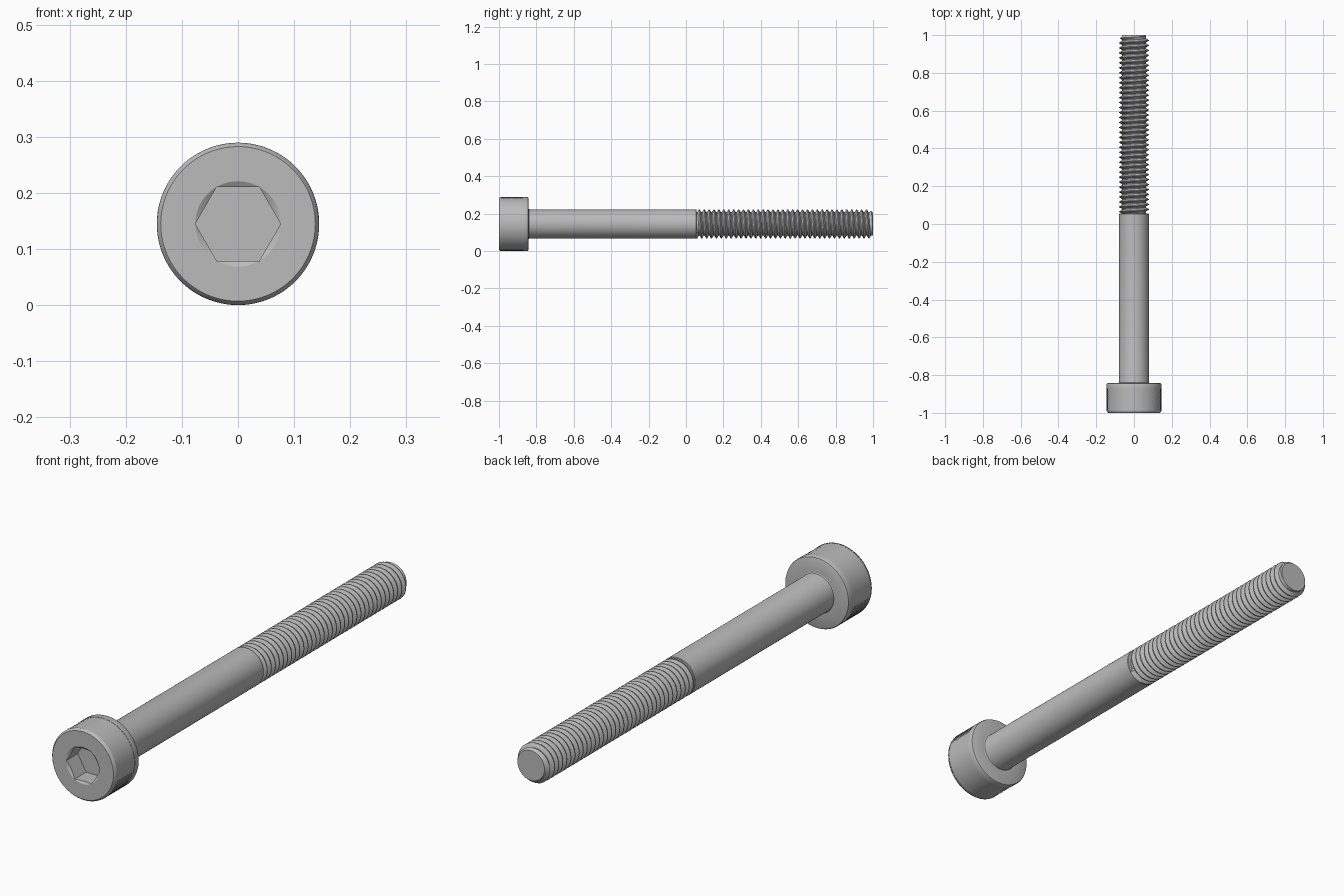
import bpy, bmesh, math

cube = bpy.data.objects.get("Cube")
if cube:
    bpy.data.objects.remove(cube, do_unlink=True)

HEAD_R, SHANK_R, ROOT_R, TIP_R = 0.1447, 0.0785, 0.063, 0.061
HEAD_BACK, THREAD_START, TIP = -0.842, 0.055, 1.0
PITCH, TURNS = 0.0263, 36
SEGS = 144

steel = bpy.data.materials.new("steel_grey")
steel.use_nodes = True
steel.diffuse_color = (0.5, 0.5, 0.5, 1)
steel.node_tree.nodes["Principled BSDF"].inputs["Base Color"].default_value = (0.5, 0.5, 0.5, 1)


def add_part(name, columns, closed, caps=()):
    """Skin columns of (radius, y) points swept around the long axis."""
    bm = bmesh.new()
    grid = []
    for angle, points in columns:
        grid.append([bm.verts.new((r * math.sin(angle), y, HEAD_R + r * math.cos(angle)))
                     for r, y in points])
    pairs = list(zip(grid, grid[1:]))
    if closed:
        pairs.append((grid[-1], grid[0]))
    for a, b in pairs:
        for j in range(len(a) - 1):
            bm.faces.new((a[j], a[j + 1], b[j + 1], b[j]))
    for row in caps:
        bm.faces.new([column[row] for column in grid])
    bmesh.ops.remove_doubles(bm, verts=bm.verts, dist=0.00005)
    bmesh.ops.recalc_face_normals(bm, faces=bm.faces)
    mesh = bpy.data.meshes.new(name)
    bm.to_mesh(mesh)
    bm.free()
    mesh.materials.append(steel)
    obj = bpy.data.objects.new(name, mesh)
    bpy.context.collection.objects.link(obj)
    bpy.ops.object.select_all(action='DESELECT')
    obj.select_set(True)
    bpy.context.view_layer.objects.active = obj
    bpy.ops.object.shade_smooth_by_angle(angle=math.radians(30))
    return obj


# Cap head: rear face, plain band, diamond knurl, front chamfer, hex socket
SOCKET_R, FLAT_R, SOCKET_FLOOR = 0.076, 0.0658, -0.925
KNURL_ROWS, KNURL_DEPTH = 18, 0.0025
KNURL_FRONT, KNURL_BACK = -0.988, -0.872


def head_column(i):
    angle = 2 * math.pi * i / SEGS
    # Hexagon with flat sides at the top and bottom
    offset = (angle + math.pi / 6) % (math.pi / 3) - math.pi / 6
    hex_r = FLAT_R / math.cos(offset)
    points = [(SHANK_R - 0.002, HEAD_BACK), (HEAD_R - 0.006, HEAD_BACK),
              (HEAD_R - 0.002, HEAD_BACK - 0.002),
              (HEAD_R, HEAD_BACK - 0.006), (HEAD_R, KNURL_BACK)]
    for j in range(KNURL_ROWS + 1):
        y = KNURL_BACK + (KNURL_FRONT - KNURL_BACK) * j / KNURL_ROWS
        points.append((HEAD_R - KNURL_DEPTH * ((i + j) % 2), y))
    points += [(HEAD_R, KNURL_FRONT), (HEAD_R - 0.001, -0.993), (HEAD_R - 0.007, -1),
               (SOCKET_R, -1), (hex_r, -1 + 0.6 * (SOCKET_R - hex_r)),
               (hex_r, SOCKET_FLOOR)]
    return angle, points


add_part("cap_head", [head_column(i) for i in range(SEGS)], True, caps=(-1,))

# Plain shank with a small fillet under the head
shank = [(SHANK_R + 0.004, HEAD_BACK), (SHANK_R + 0.001, HEAD_BACK + 0.002),
         (SHANK_R, HEAD_BACK + 0.006), (SHANK_R, THREAD_START - 0.002),
         (SHANK_R - 0.002, THREAD_START), (ROOT_R, THREAD_START)]
add_part("shank", [(2 * math.pi * i / 72, shank) for i in range(72)], True)

# Right-hand thread: ridge profile as (fraction of pitch, radius)
RIDGE = [(0.0, ROOT_R), (0.2, ROOT_R), (0.54, SHANK_R), (0.66, SHANK_R)]
STEPS = 48


def thread_column(i):
    points = []
    for k in range(-2, TURNS + 2):
        for part, r in RIDGE:
            y = THREAD_START + PITCH * (k + part + i / STEPS)
            if y <= THREAD_START:
                points.append((ROOT_R, THREAD_START))
            elif y >= TIP:
                points.append((TIP_R, TIP))
            else:
                points.append((min(r, TIP_R + 0.8 * (TIP - y)), y))
    return 2 * math.pi * i / STEPS, points


add_part("thread", [thread_column(i) for i in range(STEPS + 1)], False)

# Flat end of the thread
tip = [(TIP_R, TIP), (TIP_R - 0.003, TIP)]
add_part("thread_tip", [(2 * math.pi * i / STEPS, tip) for i in range(STEPS)], True, caps=(-1,))
